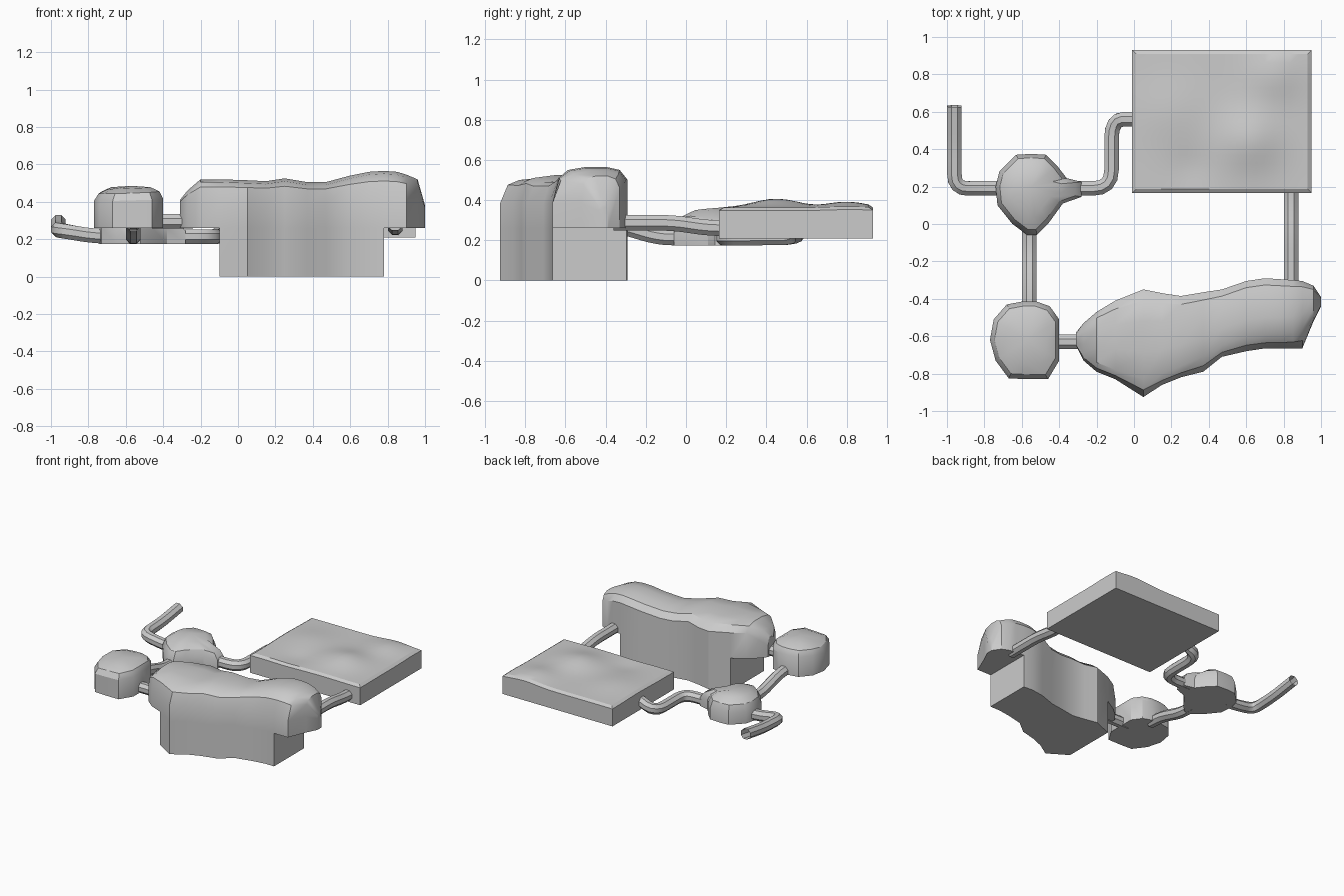
import bpy, bmesh, math
from mathutils import Vector

if "Cube" in bpy.data.objects:
    bpy.data.objects.remove(bpy.data.objects["Cube"])


def finish(name, bm, angle=32):
    bmesh.ops.remove_doubles(bm, verts=bm.verts, dist=0.0005)
    bmesh.ops.recalc_face_normals(bm, faces=bm.faces)
    me = bpy.data.meshes.new(name)
    bm.to_mesh(me)
    bm.free()
    ob = bpy.data.objects.new(name, me)
    bpy.context.collection.objects.link(ob)
    bpy.ops.object.select_all(action='DESELECT')
    ob.select_set(True)
    bpy.context.view_layer.objects.active = ob
    bpy.ops.object.shade_smooth_by_angle(angle=math.radians(angle))
    return ob


def bridge(bm, a, b):
    n = len(a)
    for i in range(n):
        j = (i + 1) % n
        bm.faces.new((a[i], a[j], b[j], b[i]))


# Large rock: cross-sections along x (x, front, top front, back, top z, bottom z)
def large_rock():
    H = 0.26
    stations = [
        (-.31, -.65, -.64, -.58, .41, H), (-.27, -.73, -.69, -.53, .46, H),
        (-.20, -.79, -.74, -.47, .52, H), (-.10, -.83, -.78, -.41, .52, H),
        (-.10, -.83, -.78, -.41, .52, 0), (.05, -.925, -.83, -.35, .515, 0),
        (.15, -.86, -.80, -.37, .51, 0), (.25, -.82, -.76, -.385, .525, 0),
        (.37, -.79, -.71, -.365, .505, 0), (.47, -.71, -.65, -.35, .505, 0),
        (.60, -.68, -.60, -.305, .54, 0), (.70, -.665, -.59, -.29, .56, 0),
        (.78, -.665, -.587, -.295, .565, 0), (.78, -.665, -.587, -.295, .565, H),
        (.85, -.665, -.58, -.30, .56, H), (.90, -.665, -.56, -.305, .545, H),
        (.96, -.52, -.50, -.33, .52, H), (1.0, -.44, -.43, -.39, .38, H)]
    bm = bmesh.new()
    rings = []
    for x, yf, yt, yb, zt, zb in stations:
        zw = min(.385, zt - .03)
        w = yb - yt
        prof = [(yf, zb), (yf, H), (yf, zw), (yf + .4 * (yt - yf), zw + .7 * (zt - zw)),
                (yt, zt - .015), (yt + .3 * w, zt), (yt + .65 * w, zt),
                (yb - .12 * w, zt - .015), (yb, zt - .06), (yb, H), (yb, zb)]
        rings.append([bm.verts.new((x, y, z)) for y, z in prof])
    for a, b in zip(rings, rings[1:]):
        bridge(bm, a, b)
    # step walls under the overhangs
    for end in (rings[0], rings[-1]):
        bm.faces.new(end)
    bmesh.ops.remove_doubles(bm, verts=bm.verts, dist=0.0005)
    bmesh.ops.dissolve_degenerate(bm, edges=bm.edges, dist=0.0005)
    finish("large_rock", bm)


# Small rocks: an outline (x, y, height factor) drawn in towards a domed top
def small_rock(name, outline, centre, z0, rings, top):
    bm = bmesh.new()
    c = Vector(centre)
    loops = []
    for s, z in rings:
        loop = []
        for x, y, f in outline:
            p = c + (Vector((x, y)) - c) * s
            k = 1 - (1 - f) * s
            loop.append(bm.verts.new((p.x, p.y, z0 + (z - z0) * k)))
        loops.append(loop)
    for a, b in zip(loops, loops[1:]):
        bridge(bm, a, b)
    tip = bm.verts.new((c.x, c.y, top))
    last = loops[-1]
    for i, v in enumerate(last):
        bm.faces.new((v, last[(i + 1) % len(last)], tip))
    bm.faces.new(loops[0])
    finish(name, bm)


# Square platform with an uneven top
def platform():
    x0, x1, y0, y1, nx, ny = -.01, .95, .165, .93, 20, 16
    bumps = [(.62, .45, .16, .045), (.75, .80, .14, .030), (.2, .6, .18, .018), (.3, .3, .1, -.01)]

    def height(x, y):
        return .362 + sum(h * math.exp(-((x - a) ** 2 + (y - b) ** 2) / (r * r)) for a, b, r, h in bumps)

    bm = bmesh.new()
    m = .022
    grid = []
    for j in range(ny + 1):
        row = []
        for i in range(nx + 1):
            x = x0 + m + (x1 - x0 - 2 * m) * i / nx
            y = y0 + m + (y1 - y0 - 2 * m) * j / ny
            row.append(bm.verts.new((x, y, height(x, y))))
        grid.append(row)
    for j in range(ny):
        for i in range(nx):
            bm.faces.new((grid[j][i], grid[j][i + 1], grid[j + 1][i + 1], grid[j + 1][i]))
    rim = (grid[0][:] + [r[-1] for r in grid[1:]] + grid[-1][-2::-1]
           + [r[0] for r in grid[-2:0:-1]])
    cx, cy = (x0 + x1) / 2, (y0 + y1) / 2
    sx, sy = (x1 - x0) / (x1 - x0 - 2 * m), (y1 - y0) / (y1 - y0 - 2 * m)
    outer = [bm.verts.new((cx + (v.co.x - cx) * sx, cy + (v.co.y - cy) * sy, v.co.z - .015)) for v in rim]
    base = [bm.verts.new((v.co.x, v.co.y, .21)) for v in outer]
    bridge(bm, rim, outer)
    bridge(bm, outer, base)
    bm.faces.new(base)
    finish("platform", bm, 25)


# Eight-sided path along points with rounded corners
def walkway(name, pts, r=.075):
    pts = [Vector(p) for p in pts]
    path = [pts[0]]
    for a, b, c in zip(pts, pts[1:], pts[2:]):
        p = b + (a - b).normalized() * min(r, (a - b).length * .45)
        q = b + (c - b).normalized() * min(r, (c - b).length * .45)
        for k in range(5):
            t = k / 4
            path.append(p * (1 - t) ** 2 + b * 2 * t * (1 - t) + q * t * t)
    path.append(pts[-1])
    bm = bmesh.new()
    rings = []
    for i, p in enumerate(path):
        d = (path[min(i + 1, len(path) - 1)] - path[max(i - 1, 0)]).normalized()
        side = d.cross(Vector((0, 0, 1))).normalized()
        up = side.cross(d)
        angs = [math.pi / 8 + k * math.pi / 4 for k in range(8)]
        rings.append([bm.verts.new(p + (side * math.cos(a) + up * math.sin(a)) * .042) for a in angs])
    for a, b in zip(rings, rings[1:]):
        bridge(bm, a, b)
    finish(name, bm)


large_rock()
platform()

small_rock("front_left_rock",
           [(-.77, -.62, .93), (-.75, -.51, 1), (-.68, -.43, 1), (-.60, -.415, 1), (-.52, -.415, 1),
            (-.45, -.44, 1), (-.40, -.51, 1), (-.40, -.62, 1), (-.40, -.73, 1), (-.46, -.83, .97),
            (-.57, -.83, .95), (-.67, -.825, .93), (-.74, -.73, .93)],
           (-.57, -.62), .26, [(1, .26), (1, .415), (.88, .455), (.6, .478)], .485)
small_rock("middle_rock",
           [(-.74, .2, 1), (-.72, .28, 1), (-.63, .37, 1), (-.55, .375, 1), (-.47, .37, 1),
            (-.41, .31, 1), (-.36, .245, .85), (-.28, .225, .75), (-.28, .145, .75), (-.38, .11, .9),
            (-.46, 0, 1), (-.52, -.06, .95), (-.57, -.06, .95), (-.65, 0, 1), (-.73, .1, 1)],
           (-.55, .2), .175, [(1, .175), (1, .265), (.88, .32), (.6, .355)], .365)

walkway("left_walkway", [(-.68, .19, .213), (-.80, .19, .22), (-.96, .19, .248), (-.96, .42, .258), (-.96, .63, .29)])
walkway("middle_to_platform_walkway",
        [(-.36, .19, .213), (-.12, .19, .213), (-.12, .56, .215), (.03, .56, .28)], .1)
walkway("front_to_middle_walkway",
        [(-.56, -.48, .285), (-.56, -.34, .275), (-.56, -.14, .215), (-.56, 0, .213)])
walkway("front_rocks_walkway", [(-.46, -.63, .295), (-.24, -.63, .295)])
walkway("right_walkway",
        [(.84, -.36, .287), (.84, -.06, .287), (.84, .1, .262), (.84, .22, .26)])
